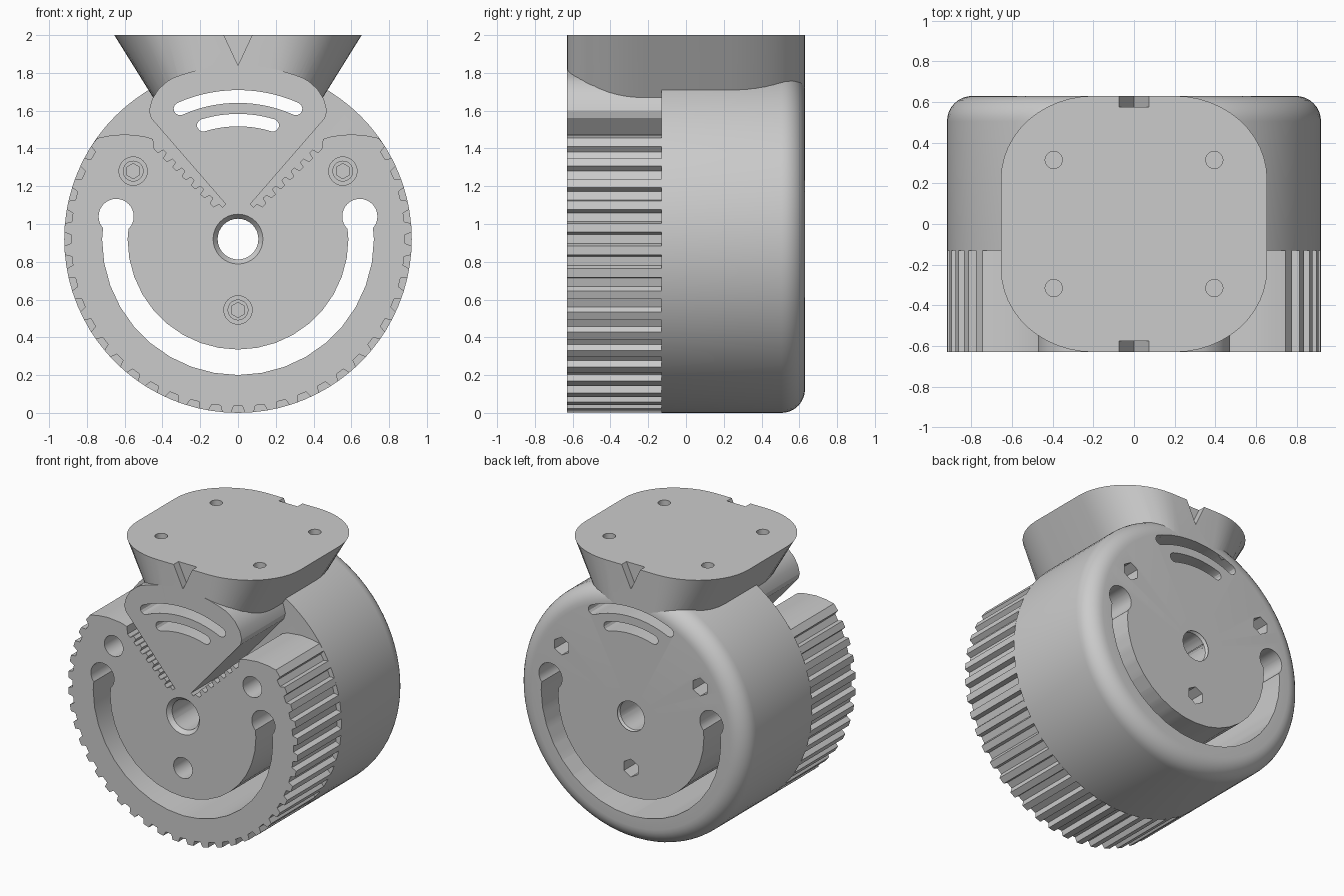
import bpy, bmesh
from math import sin, cos, radians, pi

if "Cube" in bpy.data.objects:
    bpy.data.objects.remove(bpy.data.objects["Cube"])

R = 0.92                      # drum radius, also its centre height
FRONT, STEP, BACK = -0.63, -0.13, 0.63

grey = bpy.data.materials.new("light_grey")
grey.use_nodes = True
grey.diffuse_color = (0.6, 0.6, 0.6, 1)
grey.node_tree.nodes["Principled BSDF"].inputs["Base Color"].default_value = (0.6, 0.6, 0.6, 1)


def finish(name, bm):
    bmesh.ops.remove_doubles(bm, verts=bm.verts, dist=1e-5)
    bmesh.ops.recalc_face_normals(bm, faces=bm.faces)
    mesh = bpy.data.meshes.new(name)
    bm.to_mesh(mesh)
    bm.free()
    mesh.materials.append(grey)
    ob = bpy.data.objects.new(name, mesh)
    bpy.context.collection.objects.link(ob)
    return ob


def loft(name, loop_a, loop_b):
    """Solid between two matching loops of 3D points."""
    bm = bmesh.new()
    a = [bm.verts.new(p) for p in loop_a]
    b = [bm.verts.new(p) for p in loop_b]
    bm.faces.new(a)
    bm.faces.new(b[::-1])
    for i in range(len(a)):
        j = (i + 1) % len(a)
        bm.faces.new((a[j], a[i], b[i], b[j]))
    return finish(name, bm)


def prism(name, pts, y0, y1):
    return loft(name, [(x, y0, z) for x, z in pts], [(x, y1, z) for x, z in pts])


def polar(r, deg, cx=0, cz=R):
    return cx + r * cos(radians(deg)), cz + r * sin(radians(deg))


def ring(r, cx, cz, n=32, turn=0):
    return [polar(r, turn + 360 * i / n, cx, cz) for i in range(n)]


def band(r, half, a0, a1, n):
    """Arc slot outline with rounded ends."""
    pts = [polar(r + half, a0 + (a1 - a0) * i / n) for i in range(n + 1)]
    pts += [polar(half, a1 + 30 * k, *polar(r, a1)) for k in range(1, 6)]
    pts += [polar(r - half, a1 + (a0 - a1) * i / n) for i in range(n + 1)]
    pts += [polar(half, a0 + 180 + 30 * k, *polar(r, a0)) for k in range(1, 6)]
    return pts


def cut(targets, cutters):
    for c in cutters:
        c.hide_render = True
        for t in targets:
            mod = t.modifiers.new("cut", "BOOLEAN")
            mod.operation, mod.solver, mod.object = "DIFFERENCE", "EXACT", c
            with bpy.context.temp_override(object=t, active_object=t):
                bpy.ops.object.modifier_apply(modifier=mod.name)
        bpy.data.objects.remove(c)


# Rear drum: turned profile with a rounded back rim
bm = bmesh.new()
f = 0.125
profile = [(0, STEP), (R, STEP)]
profile += [(R - f + f * cos(a), BACK - f + f * sin(a)) for a in [i * pi / 16 for i in range(9)]]
profile += [(0, BACK)]
verts = [bm.verts.new((x, y, R)) for x, y in profile]
edges = [bm.edges.new(p) for p in zip(verts, verts[1:])]
bmesh.ops.spin(bm, geom=verts + edges, cent=(0, 0, R), axis=(0, 1, 0),
               angle=2 * pi, steps=80, use_duplicate=False)
drum = finish("rear_drum", bm)

# Front gear: notched rim, cut-down shoulders, toothed racks and a top sector
outline = []
for i in range(4, -29, -1):
    a = i * 7.5
    outline += [polar(R, a + 2.3), polar(R - 0.035, a + 1.5),
                polar(R - 0.035, a - 1.5), polar(R, a - 2.3)]
side = [(-0.745, 1.455), (-0.68, 1.468), (-0.6, 1.475), (-0.5, 1.465), (-0.45, 1.45)]
teeth = 7
for k in range(2 * teeth):
    for t in (k + 0.12, k + 0.88):
        s = t / (2 * teeth)
        off = 0.011 if k % 2 else -0.011
        side.append((-0.435 + 0.345 * s + off, 1.41 - 0.335 * s + off))
side += [(-0.065, 1.105), (-0.46, 1.56), (-0.471, 1.6), (-0.455, 1.66),
         (-0.42, 1.715), (-0.375, 1.755)]
side += [polar(R, a) for a in range(112, 90, -3)]
outline += side + [(-x, z) for x, z in side[::-1]]
gear = prism("front_gear", outline, FRONT, STEP)

# Mounting plinth: rounded plate tapering sideways down into the drum
plate = []
for q, (sx, sy) in enumerate([(1, 1), (-1, 1), (-1, -1), (1, -1)]):
    for i in range(13):
        a = (q + i / 12) * pi / 2
        plate.append((sx * 0.2 + 0.455 * cos(a), sy * 0.22 + 0.41 * sin(a)))
taper = 0.62
plinth = loft("mounting_plinth", [(x, y, 2) for x, y in plate],
              [(x * taper, y, 1.6) for x, y in plate])

# Through openings: curved slots and keyhole ends
through = [band(0.755, 0.034, 66, 114, 16), band(0.63, 0.033, 73, 107, 12),
           band(0.652, 0.0675, -190, 10, 20),
           ring(0.093, 0.645, 1.04), ring(0.093, -0.645, 1.04),
           ring(0.108, 0, R)]
cut([drum, gear], [prism("slot_cutter", p, -1, 1) for p in through])
cut([plinth], [prism("slot_cutter", p, -1, 1) for p in through[:2]])

# Chamfers on both ends of the axle bore
for body, face, inner in ((gear, FRONT, FRONT + 0.04), (drum, BACK, BACK - 0.04)):
    cut([body], [loft("bore_chamfer", [(x, face, z) for x, z in ring(0.132, 0, R)],
                      [(x, inner, z) for x, z in ring(0.1, 0, R)])])

# Screw recesses, recessed socket heads and hexagonal nut pockets
for name, x, z in (("right", -0.555, 1.28), ("left", 0.555, 1.28), ("lower", 0, 0.545)):
    cut([gear], [prism("recess", ring(0.075, x, z), -1, FRONT + 0.35)])
    cut([drum], [prism("nut_pocket", ring(0.065, x, z, 6, 30), BACK - 0.25, 1)])
    head = prism(name + "_screw_head", ring(0.055, x, z), FRONT + 0.29, FRONT + 0.36)
    cut([head], [prism("socket", ring(0.04, x, z, 6, 30), -1, FRONT + 0.33)])

# Plate holes and alignment notches
for sx in (-1, 1):
    for sy in (-1, 1):
        circle = ring(0.042, sx * 0.395, sy * 0.315)
        cut([plinth], [loft("plate_hole", [(x, y, 1.85) for x, y in circle],
                            [(x, y, 2.1) for x, y in circle])])
vee = [(-0.084, 2.02), (0, 1.84), (0.084, 2.02)]
cut([plinth], [prism("notch", vee, -1, FRONT + 0.055), prism("notch", vee, BACK - 0.055, 1)])

# Smooth the curved walls, keep the edges crisp
for ob in bpy.context.view_layer.objects:
    ob.select_set(ob.type == "MESH")
bpy.context.view_layer.objects.active = drum
bpy.ops.object.shade_smooth_by_angle(angle=radians(25))
